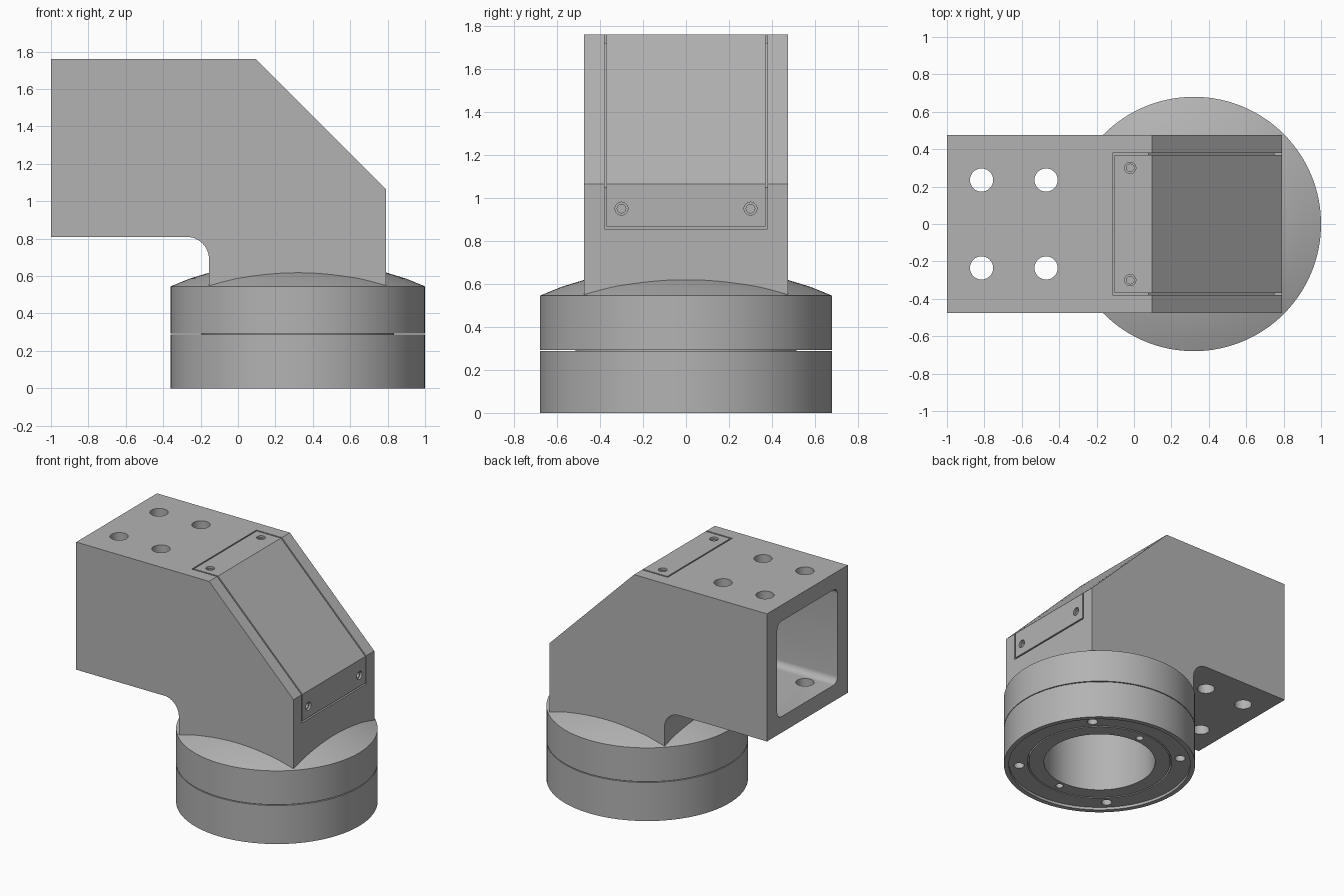
import bpy, bmesh, math
from mathutils import Vector, Matrix

if "Cube" in bpy.data.objects:
    bpy.data.objects.remove(bpy.data.objects["Cube"])

grey = bpy.data.materials.new("machined_grey")
grey.use_nodes = True
COLOUR = (0.45, 0.45, 0.45, 1)
grey.diffuse_color = COLOUR
grey.node_tree.nodes["Principled BSDF"].inputs["Base Color"].default_value = COLOUR

CX = 0.32      # flange axis
HALF = 0.475   # half width of the square duct
WALL = 0.12


def finish(name, bm):
    bmesh.ops.recalc_face_normals(bm, faces=bm.faces)
    mesh = bpy.data.meshes.new(name)
    bm.to_mesh(mesh)
    bm.free()
    mesh.materials.append(grey)
    obj = bpy.data.objects.new(name, mesh)
    bpy.context.collection.objects.link(obj)
    return obj


def prism(name, outline, half, rounding=0):
    """Extrude an xz outline across y, optionally rounding its rims."""
    bm = bmesh.new()
    face = bm.faces.new([bm.verts.new((x, -half, z)) for x, z in outline])
    rim = bmesh.ops.extrude_face_region(bm, geom=[face])["geom"]
    moved = [v for v in rim if isinstance(v, bmesh.types.BMVert)]
    bmesh.ops.translate(bm, vec=(0, 2 * half, 0), verts=moved)
    if rounding:
        edges = [e for e in bm.edges if abs(e.verts[0].co.y - e.verts[1].co.y) < 1e-5]
        bmesh.ops.bevel(bm, geom=edges, offset=rounding, segments=6, profile=0.5, affect='EDGES')
    return finish(name, bm)


def rod(centre, radius, length, axis="Z", segments=32):
    bm = bmesh.new()
    turn = Matrix.Rotation(math.pi / 2, 4, 'Y') if axis == "X" else Matrix()
    bmesh.ops.create_cone(bm, cap_ends=True, segments=segments, radius1=radius, radius2=radius,
                          depth=length, matrix=Matrix.Translation(centre) @ turn)
    return finish("cutter", bm)


def lathe(name, profile, segments=128):
    """Revolve a closed (radius, z) profile about the flange axis."""
    bm = bmesh.new()
    verts = [bm.verts.new((CX + r, 0, z)) for r, z in profile]
    edges = [bm.edges.new((verts[i - 1], verts[i])) for i in range(len(verts))]
    bmesh.ops.spin(bm, geom=verts + edges, cent=(CX, 0, 0), axis=(0, 0, 1),
                   angle=2 * math.pi, steps=segments)
    bmesh.ops.remove_doubles(bm, verts=bm.verts, dist=1e-5)
    return finish(name, bm)


def cut(obj, cutters):
    for c in cutters:
        mod = obj.modifiers.new("cut", 'BOOLEAN')
        mod.operation, mod.solver, mod.object = 'DIFFERENCE', 'EXACT', c
    graph = bpy.context.evaluated_depsgraph_get()
    mesh = bpy.data.meshes.new_from_object(obj.evaluated_get(graph))
    obj.modifiers.clear()
    obj.data = mesh
    mesh.name = obj.name
    for c in cutters:
        bpy.data.objects.remove(c)


def smooth(obj):
    obj.data.shade_smooth()
    obj.data.set_sharp_from_angle(angle=math.radians(25))


# Round flange: recessed underside, thin ring groove, side slot, domed top
flange = lathe("flange", [
    (0.395, 0.02), (0.503, 0.02), (0.503, 0.05), (0.513, 0.05), (0.513, 0.02),
    (0.645, 0.02), (0.645, 0), (0.68, 0), (0.68, 0.287), (0.515, 0.287),
    (0.515, 0.293), (0.68, 0.293), (0.68, 0.545), (0.58, 0.586), (0.475, 0.618),
    (0.395, 0.636)])
holes = []
for i in range(4):
    a = math.pi / 4 + i * math.pi / 2
    holes.append(rod((CX + 0.575 * math.cos(a), 0.575 * math.sin(a), 0.02), 0.037, 0.3))
for s in (-1, 1):
    holes.append(rod((CX, 0.443 * s, 0.02), 0.027, 0.3))
cut(flange, holes)

# Elbow duct: side outline with a fillet under the arm
fillet = [(-0.275 + 0.12 * math.sin(t), 0.69 + 0.12 * math.cos(t))
          for t in (i * math.pi / 24 for i in range(13))]
duct = prism("elbow_duct", [(-1, 0.81), *fillet, (-0.155, 0.5), (0.79, 0.5),
                            (0.79, 1.065), (0.095, 1.76), (-1, 1.76)], HALF)
cavity = prism("cutter", [(-1.2, 0.81 + WALL), (-0.035, 0.81 + WALL), (-0.035, 0.8),
                          (0.67, 0.8), (0.67, 1.015), (0.045, 1.64), (-1.2, 1.64)],
               HALF - WALL, 0.05)
bore = rod((CX, 0, 0.65), 0.395, 0.6, segments=128)
T = 0.04  # cover thickness
recess = prism("cutter", [(-0.115, 1.76 - T), (0.0784, 1.76 - T), (0.75, 1.0484), (0.75, 0.855),
                          (0.95, 0.855), (0.95, 1.9), (-0.115, 1.9)], 0.38)
mounts = [rod((x, y, 1.3), 0.062, 1.4) for x in (-0.815, -0.47) for y in (-0.235, 0.235)]
cut(duct, [cavity, bore, recess] + mounts)

# Folded access cover with stepped screw holes
cover = prism("access_cover", [(-0.105, 1.76), (0.095, 1.76), (0.79, 1.065), (0.79, 0.866),
                               (0.75, 0.866), (0.75, 1.0484), (0.0784, 1.72), (-0.105, 1.72)], 0.37)
screws = []
for y in (-0.3, 0.3):
    for radius, length in ((0.03, 0.03), (0.02, 0.2)):
        screws.append(rod((-0.02, y, 1.76), radius, length))
        screws.append(rod((0.79, y, 0.95), radius, length, "X"))
cut(cover, screws)

for part in (flange, duct, cover):
    smooth(part)
